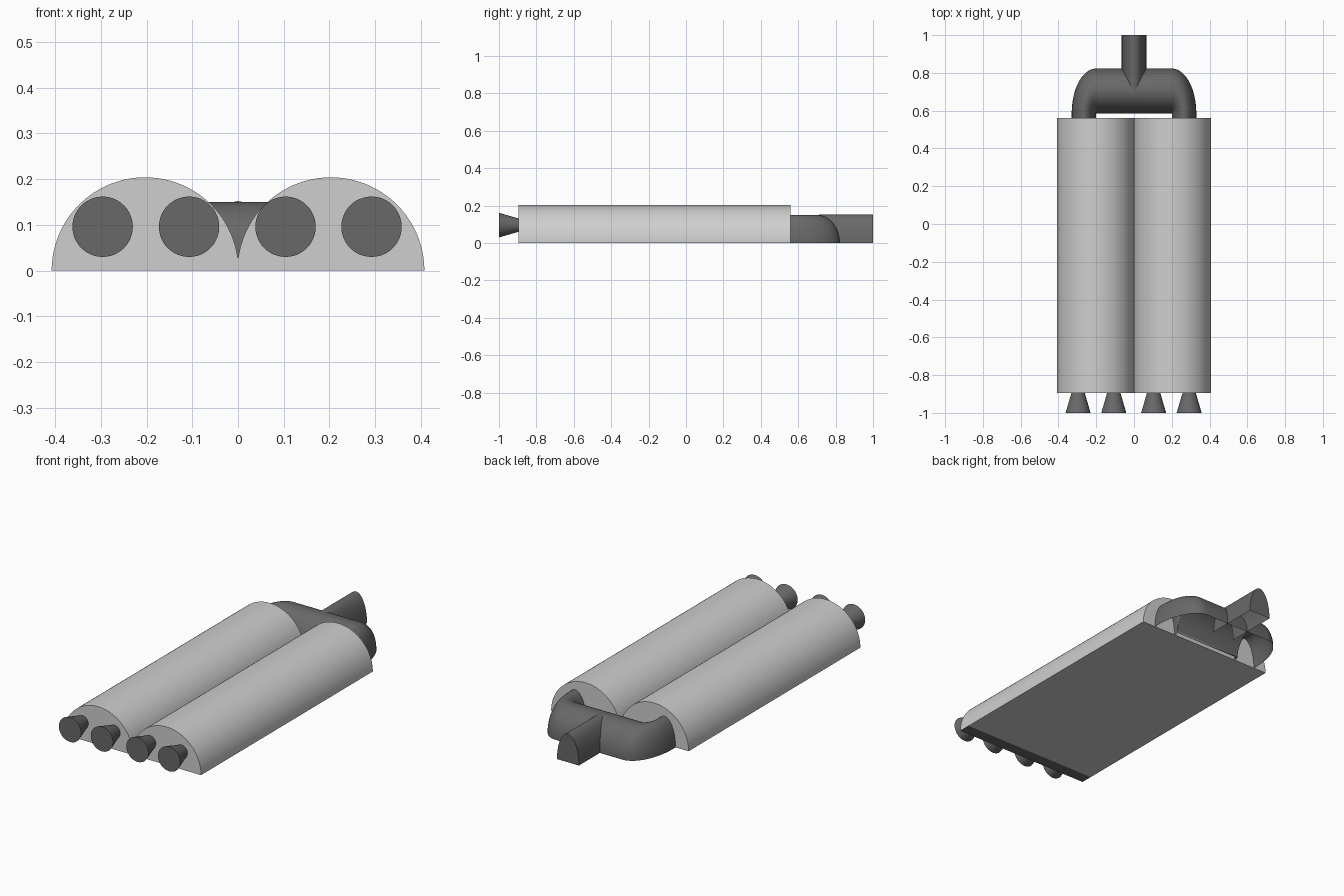
import bpy, bmesh, math
from mathutils import Vector

if "Cube" in bpy.data.objects:
    bpy.data.objects.remove(bpy.data.objects["Cube"])


def material(name, v):
    m = bpy.data.materials.new(name)
    m.diffuse_color = (v, v, v, 1)
    m.use_nodes = True
    m.node_tree.nodes["Principled BSDF"].inputs["Base Color"].default_value = m.diffuse_color
    return m


LIGHT = material("light grey", 0.62)
DARK = material("dark grey", 0.14)


def finish(name, bm, mats):
    bmesh.ops.remove_doubles(bm, verts=bm.verts, dist=1e-5)
    bmesh.ops.recalc_face_normals(bm, faces=bm.faces)
    me = bpy.data.meshes.new(name)
    bm.to_mesh(me)
    bm.free()
    for m in mats:
        me.materials.append(m)
    ob = bpy.data.objects.new(name, me)
    bpy.context.collection.objects.link(ob)
    bpy.ops.object.select_all(action='DESELECT')
    ob.select_set(True)
    bpy.context.view_layer.objects.active = ob
    bpy.ops.object.shade_smooth_by_angle(angle=math.radians(35))
    return ob


def arch(inner, outer, height, n=32):
    """Half-ellipse section standing on z = 0 between two floor points."""
    a, b = Vector((*inner, 0)), Vector((*outer, 0))
    mid, half = (a + b) / 2, (b - a) / 2
    return [mid - half * math.cos(math.pi * i / n)
            + Vector((0, 0, height * math.sin(math.pi * i / n))) for i in range(n + 1)]


def loft(sections, close=False, cap_start=False, cap_end=False):
    bm = bmesh.new()
    rows = [[bm.verts.new(p) for p in s] for s in sections]
    for r, s in zip(rows, rows[1:]):
        for i in range(len(r) - 1):
            bm.faces.new((r[i], r[i + 1], s[i + 1], s[i]))
        if close:
            bm.faces.new((r[-1], r[0], s[0], s[-1]))
    if cap_start:
        bm.faces.new(rows[0])
    if cap_end:
        bm.faces.new(rows[-1])
    return bm


# Two half-round bodies with a dark strip under the front edge
R, CX = 0.2045, 0.203
for side, label in ((-1, "left"), (1, "right")):
    c = side * CX
    bm = loft([arch((c - R, y), (c + R, y), 0.204, 64) for y in (-0.895, -0.83, 0.56)],
              True, True, True)
    for f in bm.faces:
        ctr = f.calc_center_median()
        if ctr.z < 1e-4 and ctr.y < -0.83:
            f.material_index = 1
    finish(label + "_body", bm, [LIGHT, DARK])

# Manifold: arched shell swept from one body round to the other
half = [((0.2, 0.555), (0.33, 0.555))]
for i in range(17):
    t = math.pi / 2 * i / 16
    half.append(((0.2, 0.585), (0.2 + 0.13 * math.cos(t), 0.585 + 0.238 * math.sin(t))))
mirrored = [((-a[0], a[1]), (-b[0], b[1])) for a, b in reversed(half)]
bm = loft([arch(a, b, 0.15) for a, b in half + mirrored])
finish("manifold_pipe", bm, [DARK])

# Rear pipe with closed end
bm = loft([arch((-0.065, y), (0.065, y), 0.152) for y in (0.71, 1.0)], cap_end=True)
finish("rear_pipe", bm, [DARK])

# Four flared nozzles on the front
for k, x in enumerate((-0.296, -0.107, 0.104, 0.292)):
    rings = []
    for y, r in ((-0.89, 0.034), (-1.0, 0.066)):
        rings.append([Vector((x + r * math.cos(2 * math.pi * i / 48), y,
                              0.096 + r * math.sin(2 * math.pi * i / 48))) for i in range(48)])
    finish("nozzle_%d" % (k + 1), loft(rings, True, True, True), [DARK])
